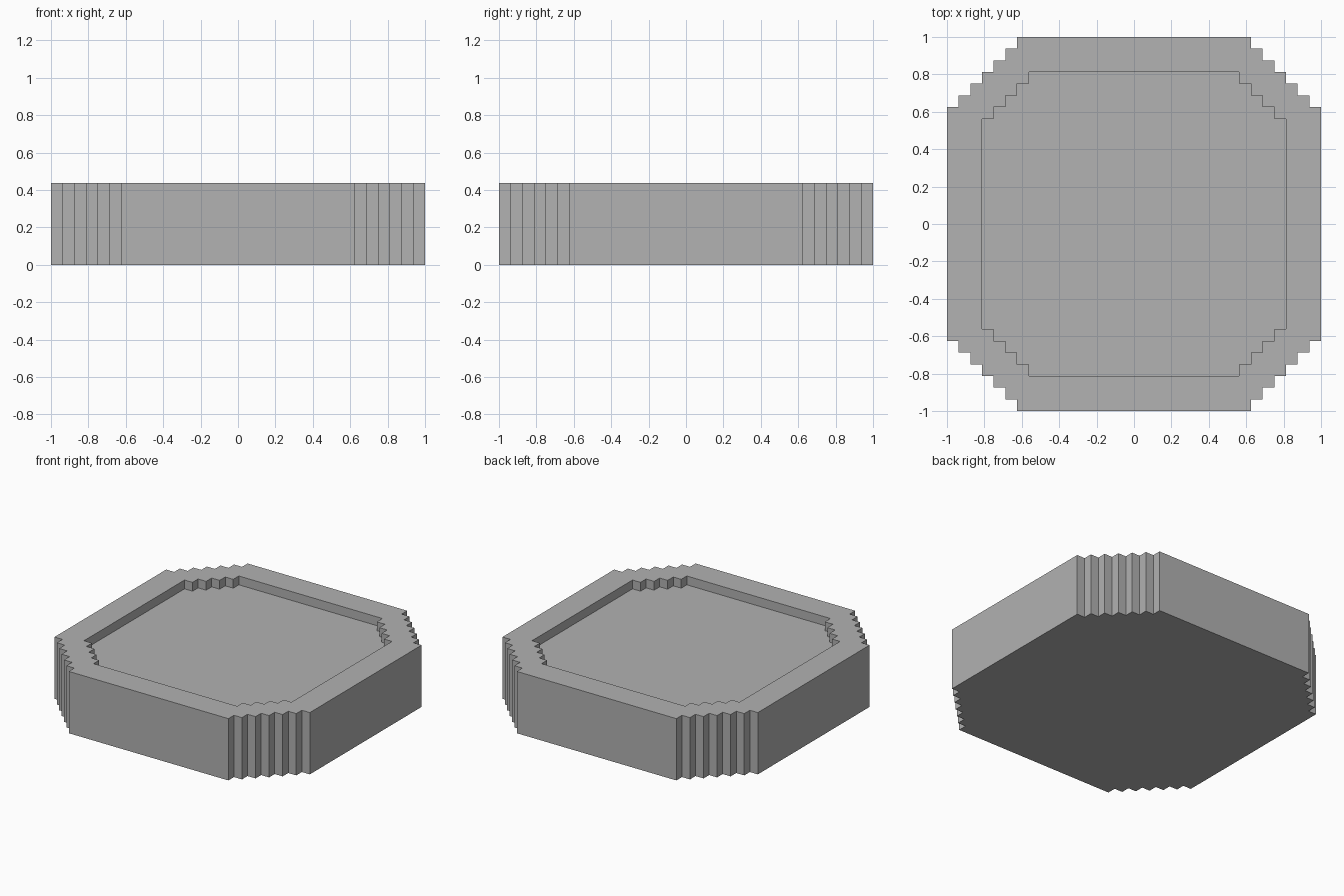
import bpy
import bmesh

UNIT = 1 / 16  # one stair step
HEIGHT = 7 * UNIT
FLOOR = 6 * UNIT

if "Cube" in bpy.data.objects:
    bpy.data.objects.remove(bpy.data.objects["Cube"])

grey = bpy.data.materials.new("mid_grey")
grey.use_nodes = True
colour = (0.445, 0.445, 0.445, 1)
grey.diffuse_color = colour
grey.node_tree.nodes["Principled BSDF"].inputs["Base Color"].default_value = colour


def stepped_outline(half, steps):
    """Square outline with staircase corners, counter-clockwise."""
    corner = [(half, half - steps)]
    for i in range(steps):
        x, y = corner[-1]
        corner += [(x - 1, y), (x - 1, y + 1)]
    points = []
    for turn in range(4):
        points += corner
        corner = [(-y, x) for x, y in corner]
    return [(x * UNIT, y * UNIT) for x, y in points]


bm = bmesh.new()


def ring(outline, z):
    return [bm.verts.new((x, y, z)) for x, y in outline]


def walls(lower, upper):
    for i in range(len(lower)):
        j = (i + 1) % len(lower)
        bm.faces.new((lower[i], lower[j], upper[j], upper[i]))


# Outer wall and underside
outer = stepped_outline(16, 6)
base, rim_outer = ring(outer, 0), ring(outer, HEIGHT)
walls(base, rim_outer)
bm.faces.new(base[::-1])

# Shallow recess and its floor
inner = stepped_outline(13, 4)
floor, rim_inner = ring(inner, FLOOR), ring(inner, HEIGHT)
walls(rim_inner, floor)
bm.faces.new(floor)

# Flat rim between the two outlines
rim_edges = [e for e in bm.edges if all(v.co.z > FLOOR + UNIT / 2 for v in e.verts)]
bmesh.ops.triangle_fill(bm, edges=rim_edges, use_beauty=True, normal=(0, 0, 1))
bmesh.ops.recalc_face_normals(bm, faces=bm.faces[:])

mesh = bpy.data.meshes.new("stepped_tray")
bm.to_mesh(mesh)
bm.free()
mesh.materials.append(grey)
tray = bpy.data.objects.new("stepped_tray", mesh)
bpy.context.collection.objects.link(tray)
